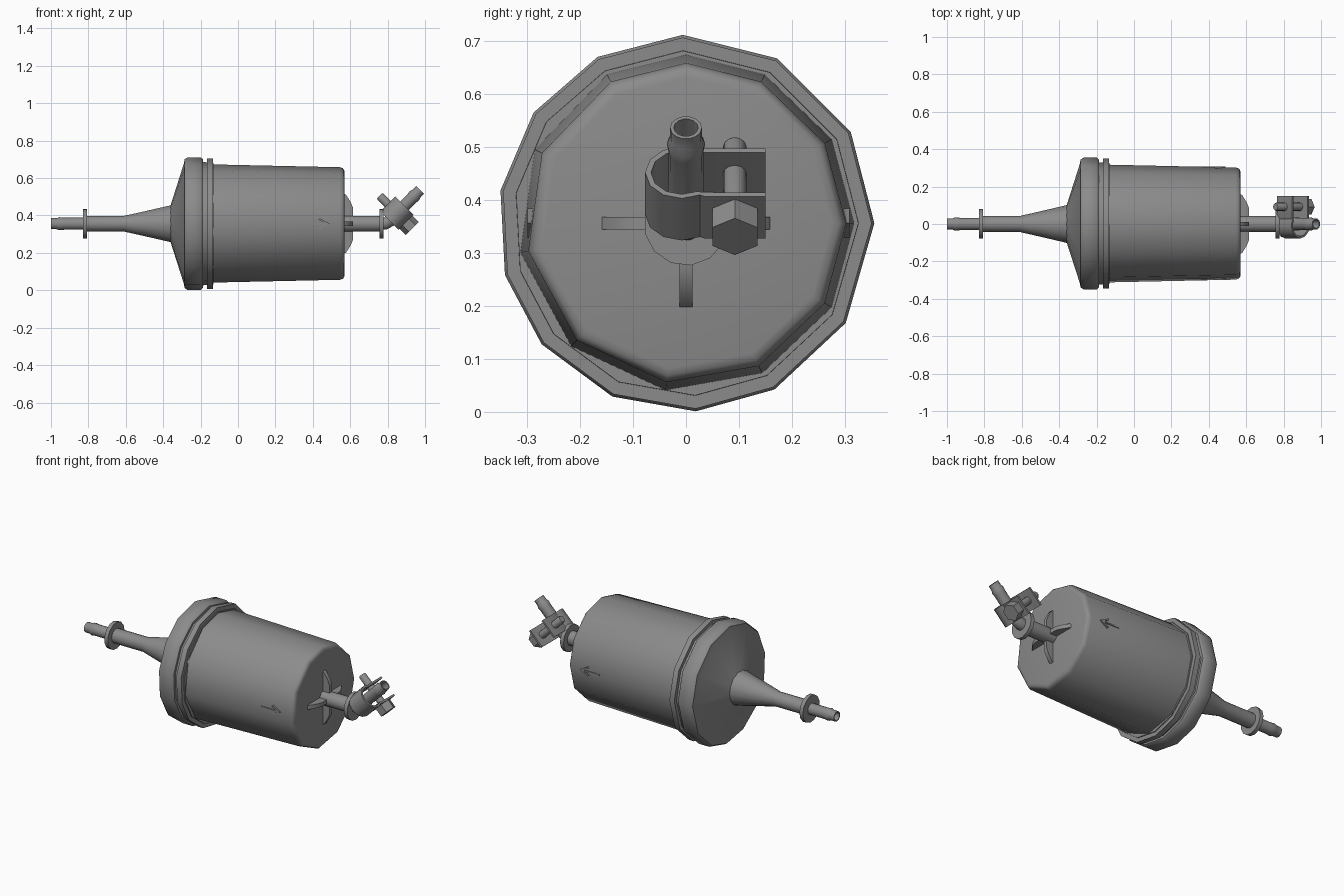
import bpy, bmesh, math
from mathutils import Vector, Matrix

if "Cube" in bpy.data.objects:
    bpy.data.objects.remove(bpy.data.objects["Cube"], do_unlink=True)

grey = bpy.data.materials.new("plain_grey")
grey.use_nodes = True
colour = (0.26, 0.26, 0.26, 1)
grey.diffuse_color = colour
grey.node_tree.nodes["Principled BSDF"].inputs["Base Color"].default_value = colour

AXIS = 0.356                       # height of the filter's long axis
CLAMP = Vector((0.85, 0, 0.412))   # centre of the hose clamp
S = math.sqrt(0.5)


def finish(name, bm, angle=40):
    """Turn a bmesh into a shaded, coloured object."""
    bmesh.ops.recalc_face_normals(bm, faces=bm.faces)
    mesh = bpy.data.meshes.new(name)
    bm.to_mesh(mesh)
    bm.free()
    mesh.materials.append(grey)
    obj = bpy.data.objects.new(name, mesh)
    bpy.context.scene.collection.objects.link(obj)
    bpy.ops.object.select_all(action='DESELECT')
    obj.select_set(True)
    bpy.context.view_layer.objects.active = obj
    bpy.ops.object.shade_smooth_by_angle(angle=math.radians(angle))
    return obj


def even(n, start=0):
    return [start + 360 * i / n for i in range(n)]


def sweep(name, stations, angles, y=0, shade=40):
    """Skin rings given as (x, z, tilt, radius), capping both ends."""
    bm = bmesh.new()
    rings = []
    for x, z, tilt, r in stations:
        t = math.radians(tilt)
        up = Vector((-math.sin(t), 0, math.cos(t)))
        rings.append([bm.verts.new(Vector((x, y, z)) + r * (
            math.cos(math.radians(a)) * Vector((0, 1, 0))
            + math.sin(math.radians(a)) * up)) for a in angles])
    n = len(angles)
    for a, b in zip(rings, rings[1:]):
        for i in range(n):
            j = (i + 1) % n
            bm.faces.new((a[i], a[j], b[j], b[i]))
    bm.faces.new(rings[0])
    bm.faces.new(rings[-1])
    return finish(name, bm, shade)


def lathe(name, profile, angles):
    return sweep(name, [(x, AXIS, 0, r) for x, r in profile], angles)


def prism(name, outline, matrix, depth):
    """Extrude a flat outline both ways along the matrix's third axis."""
    bm = bmesh.new()
    low, high = ([bm.verts.new(matrix @ Vector((u, v, d))) for u, v in outline]
                 for d in (-depth / 2, depth / 2))
    bm.faces.new(low)
    bm.faces.new(high)
    for i in range(len(low)):
        j = (i + 1) % len(low)
        bm.faces.new((low[i], low[j], high[j], high[i]))
    return finish(name, bm)


# Slightly uneven polygons of the cap and the canister
cap_sides = [0, 29, 61, 91, 118, 144, 170, 196, 220, 247, 273, 298, 328]
can_sides = [0, 30, 62, 90, 118, 154, 190, 227, 263, 297, 330]

# Cap with conical shoulder, and the seam ring behind it
lathe("end_cap", [(-0.37, 0.08), (-0.36, 0.1), (-0.29, 0.32), (-0.285, 0.345),
                  (-0.27, 0.355), (-0.2, 0.355), (-0.188, 0.345),
                  (-0.188, 0.33), (-0.13, 0.325)], cap_sides)
lathe("seam_ring", [(-0.167, 0.3), (-0.167, 0.35), (-0.135, 0.35),
                    (-0.135, 0.3)], cap_sides)

# Tapering canister with a rounded closed end
lathe("canister", [(-0.18, 0.318), (0.545, 0.302), (0.56, 0.297), (0.567, 0.289),
                   (0.57, 0.275)], can_sides)

# Inlet pipe: hollow barbed tip, straight run and flare into the cap
lathe("inlet_pipe", [(-0.9, 0.023), (-1, 0.023), (-1, 0.03), (-0.97, 0.03),
                     (-0.955, 0.036), (-0.93, 0.033), (-0.82, 0.033),
                     (-0.82, 0.043), (-0.61, 0.043), (-0.5, 0.068),
                     (-0.355, 0.102)], even(14))

# Stop flanges on both pipes
for name, x in (("inlet_flange", -0.83), ("outlet_flange", 0.756)):
    lathe(name, [(x, 0.03), (x, 0.08), (x + 0.023, 0.08), (x + 0.023, 0.03)], even(13))

# Outlet pipe: straight run, elbow and hollow barbed tip
lathe("outlet_pipe", [(0.56, 0.043), (0.765, 0.043)], even(14))
elbow = [(0.76, AXIS, 0, 0.034), (0.79, AXIS + 0.002, 10, 0.034),
         (0.81, AXIS + 0.015, 35, 0.034)]
bend = Vector((0.82, 0, AXIS + 0.026))
for along, r in ((0, 0.034), (0.155, 0.033), (0.175, 0.036), (0.19, 0.03),
                 (0.218, 0.03), (0.218, 0.023), (0.12, 0.023)):
    elbow.append((bend.x + along * S, bend.z + along * S, 45, r))
sweep("outlet_elbow", elbow, even(14))

# Four stiffening fins around the outlet
fin = [(0.56, 0.02), (0.56, 0.162), (0.578, 0.155), (0.603, 0.115),
       (0.615, 0.085), (0.615, 0.02)]
for i in range(4):
    turn = Matrix.Translation((0, 0, AXIS)) @ Matrix.Rotation(math.pi / 2 * i, 4, 'X') \
        @ Matrix.Rotation(math.pi / 2, 4, 'X')
    prism("outlet_fin", fin, turn, 0.024)

# Hose clamp: open strap with two tabs, extruded along the tilted pipe
frame = Matrix(((0, S, S, CLAMP.x), (1, 0, 0, 0), (0, -S, S, CLAMP.z), (0, 0, 0, 1)))
wall = 0.011


def strap_side(r, tab):
    arc = [(-0.008 + r * math.cos(math.radians(a)), r * math.sin(math.radians(a)))
           for a in range(60, 301, 30)]
    return [(0.15, tab), (0.035, tab)] + arc + [(0.035, -tab), (0.15, -tab)]


prism("clamp_strap", strap_side(0.069, 0.064)
      + strap_side(0.069 - wall, 0.064 - wall)[::-1], frame, 0.112)


# Clamp bolt: shank and hexagonal head
def bolt(name, parts, angles, shade):
    sweep(name, [(CLAMP.x + s * S, CLAMP.z - s * S, -45, r) for s, r in parts],
          angles, y=0.092, shade=shade)


bolt("clamp_bolt", [(-0.132, 0.018), (-0.126, 0.022), (0.07, 0.022)], even(12), 40)
bolt("clamp_bolt_head", [(0.062, 0.049), (0.115, 0.049)], even(6, 30), 20)

# Raised flow arrows on both sides of the canister
arrow = [(0.36, -0.004), (0.462, -0.004), (0.43, -0.022), (0.438, -0.028),
         (0.49, 0), (0.438, 0.028), (0.43, 0.022), (0.462, 0.004), (0.36, 0.004)]
for name, y in (("front_arrow", -0.291), ("back_arrow", 0.3)):
    place = Matrix.Translation((0, y, AXIS)) @ Matrix.Rotation(math.pi / 2, 4, 'X')
    prism(name, arrow, place, 0.016)
